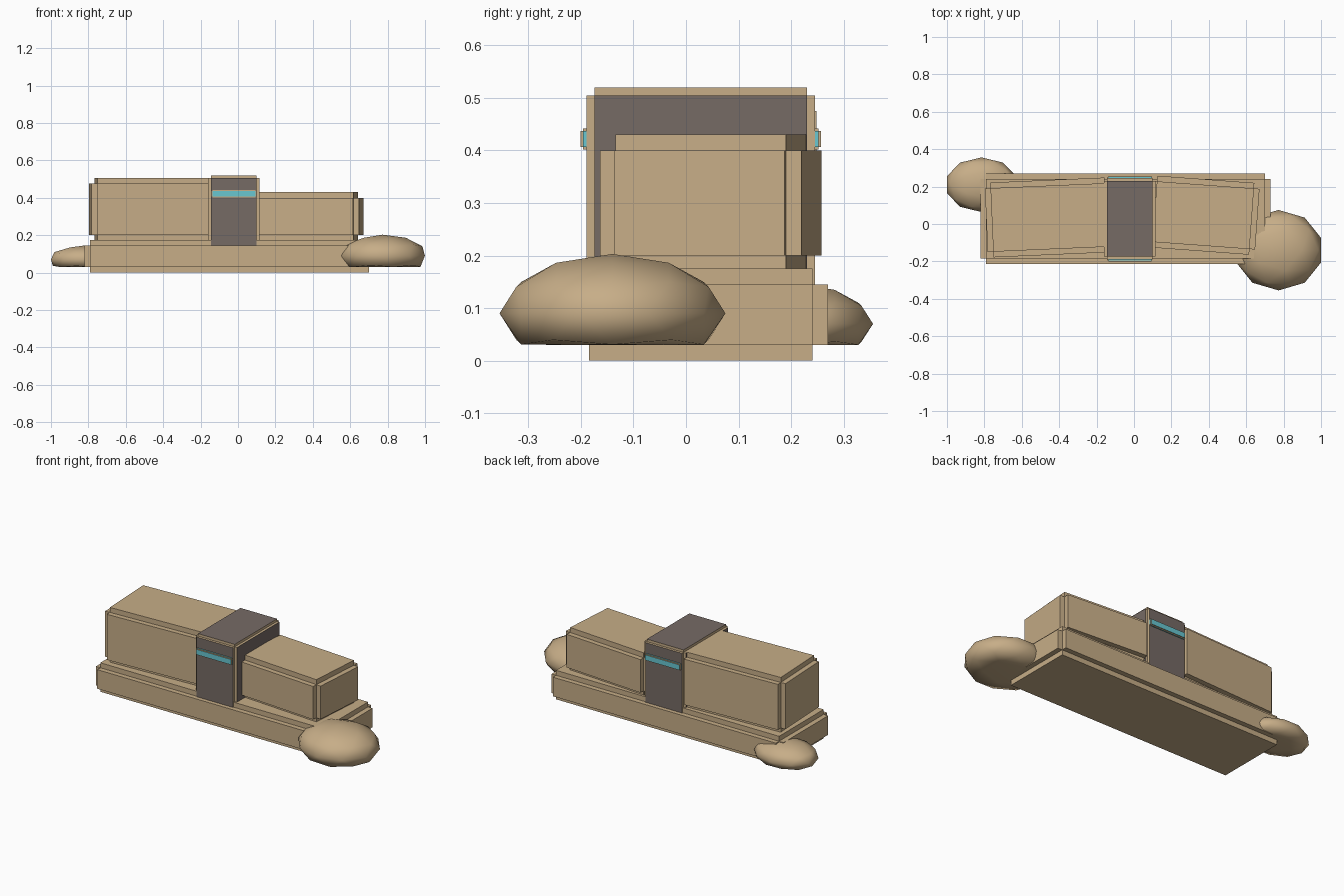
import bpy
import bmesh
from math import radians
from mathutils import Matrix, Vector

old = bpy.data.objects.get("Cube")
if old:
    bpy.data.objects.remove(old, do_unlink=True)


def material(name, rgb):
    m = bpy.data.materials.new(name)
    m.use_nodes = True
    m.diffuse_color = (*rgb, 1)
    m.node_tree.nodes["Principled BSDF"].inputs["Base Color"].default_value = (*rgb, 1)
    return m


TAN = material("sand_tan", (0.57, 0.42, 0.245))
DARK = material("dark_stone", (0.18, 0.145, 0.13))
CYAN = material("pale_cyan", (0.14, 0.57, 0.64))


def finish(bm, name, mats):
    mesh = bpy.data.meshes.new(name)
    bm.to_mesh(mesh)
    bm.free()
    for m in mats:
        mesh.materials.append(m)
    ob = bpy.data.objects.new(name, mesh)
    bpy.context.collection.objects.link(ob)
    return ob


def panel_block(name, center, size, lip, face_mat=TAN, yaw=0):
    """Box whose six faces stand out by lip, leaving stepped edges."""
    bm = bmesh.new()
    for axis in range(3):
        dims = Vector(size)
        dims[axis] += 2 * lip
        made = bmesh.ops.create_cube(bm, size=1, matrix=Matrix.Diagonal((*dims, 1)))
        bm.normal_update()
        # Only the raised panel faces take the face colour
        for f in {f for v in made["verts"] for f in v.link_faces}:
            if face_mat is not TAN and abs(f.normal[axis]) > 0.9:
                f.material_index = 1
    mats = [TAN] if face_mat is TAN else [TAN, face_mat]
    ob = finish(bm, name, mats)
    ob.location = center
    ob.rotation_euler.z = radians(yaw)
    return ob


def boulder(name, center, radii, floor):
    """Faceted flattened ball with its underside pressed flat."""
    bm = bmesh.new()
    bmesh.ops.create_icosphere(bm, subdivisions=2, radius=1)
    for v in bm.verts:
        v.co = Vector(center) + Vector(a * b for a, b in zip(v.co, radii))
        v.co.z = max(v.co.z, floor)
    for f in bm.faces:
        f.smooth = True
    return finish(bm, name, [TAN])


# Long plinth
panel_block("base", (-0.045, 0.028, 0.0875), (1.49, 0.425, 0.115), 0.03)

# Two halves of the body, turned slightly against each other
panel_block("tall_block", (-0.455, 0.035, 0.338), (0.61, 0.34, 0.275), 0.03, yaw=2.5)
panel_block("low_block", (0.37, 0.047, 0.3), (0.52, 0.325, 0.2), 0.03, yaw=-4.2)

# Dark band wrapping the joint
panel_block("center_band", (-0.0225, 0.028, 0.305), (0.245, 0.405, 0.4), 0.015, DARK)

# Glowing strips on both sides of the band
for name, y in (("front_light", -0.19), ("back_light", 0.246)):
    panel_block(name, (-0.0225, y, 0.422), (0.23, 0.012, 0.03), 0.005, CYAN)

# Boulders at opposite corners
boulder("large_boulder", (0.773, -0.14, 0.09), (0.238, 0.215, 0.113), 0.03)
boulder("small_boulder", (-0.815, 0.21, 0.07), (0.195, 0.146, 0.076), 0.03)
